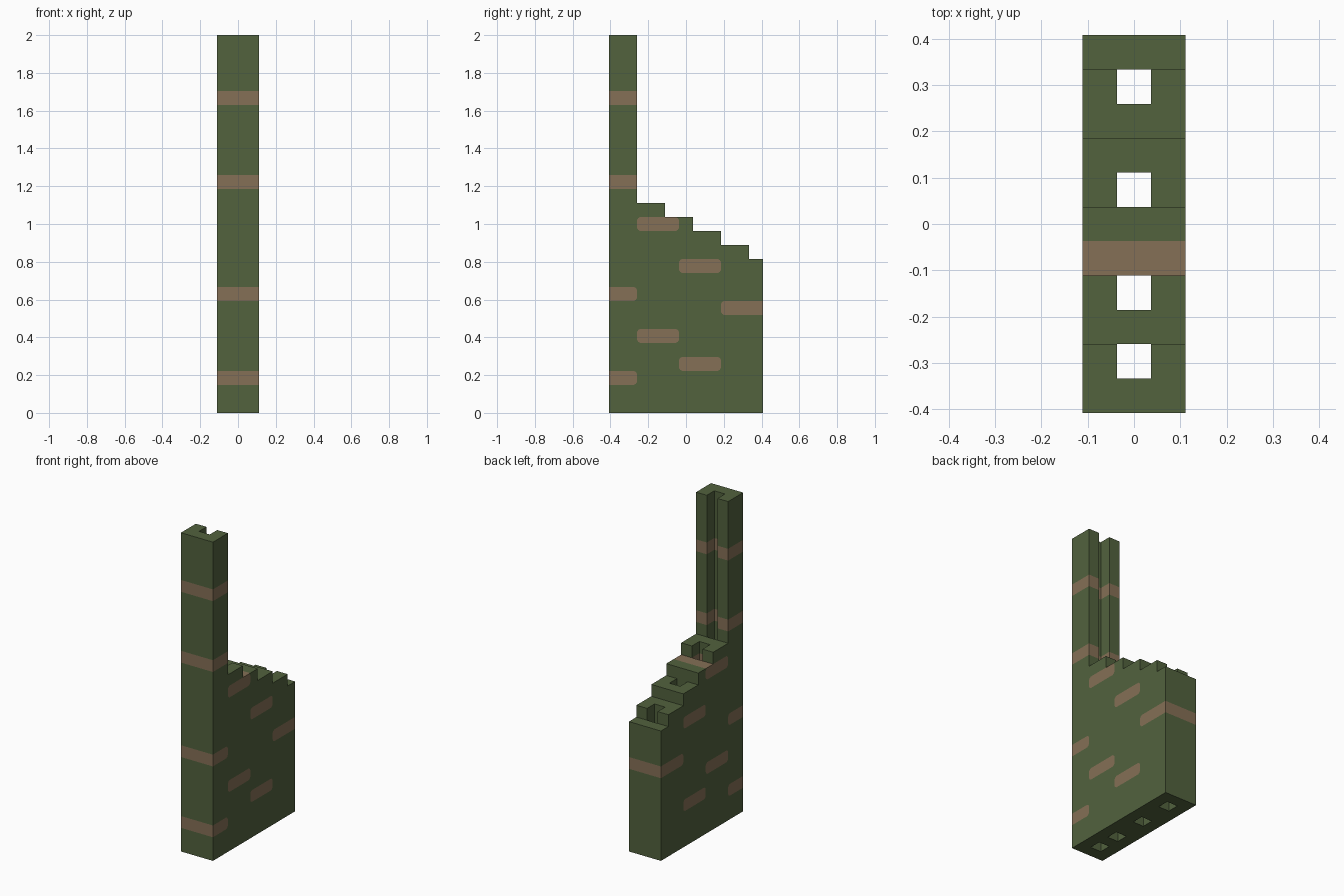
import bpy, bmesh, math
from mathutils import Vector

cube = bpy.data.objects.get("Cube")
if cube:
    bpy.data.objects.remove(cube)

U = 2 / 27                      # module size
NX, NY = 3, 11                  # modules across and along
X0, Y0 = -NX * U / 2, -NY * U / 2
R = 0.3 * U                     # corner radius of the painted dashes

# stepped height of each slice, front to back, and the slices with a shaft
STEPS = [27, 27, 15, 15, 14, 14, 13, 13, 12, 12, 11]
SHAFTS = {1, 3, 6, 9}

# painted bands: first slice, last slice + 1, row
BANDS = [(0, 2, 2), (0, 2, 8), (0, 2, 16), (0, 2, 22),
         (2, 5, 5), (2, 5, 13), (5, 8, 3), (5, 8, 10), (8, 11, 7)]


def material(name, color):
    m = bpy.data.materials.new(name)
    m.use_nodes = True
    m.diffuse_color = (*color, 1)
    bsdf = m.node_tree.nodes["Principled BSDF"]
    bsdf.inputs["Base Color"].default_value = (*color, 1)
    bsdf.inputs["Roughness"].default_value = 0.8
    return m


def height(i, j):
    if not (0 <= i < NX and 0 <= j < NY) or (i == 1 and j in SHAFTS):
        return 0
    return STEPS[j]


def corner_planes(band):
    """Tangent planes (point, normal) that round the inner ends of a band."""
    a, b, row = band
    ends = []
    if a > 0:
        ends.append((Y0 + a * U + R, -1))
    if b < NY and row < STEPS[b]:
        ends.append((Y0 + b * U - R, 1))
    for y, sy in ends:
        for z, sz in ((row * U + R, -1), ((row + 1) * U - R, 1)):
            for ang in (math.radians(30), math.radians(60)):
                n = Vector((0, sy * math.cos(ang), sz * math.sin(ang)))
                yield Vector((0, y, z)) + n * R, n


def in_band(p, band):
    a, b, row = band
    return Y0 + a * U < p.y < Y0 + b * U and row * U < p.z < (row + 1) * U


def on_side(f):
    return abs(f.normal.x) > 0.5 and abs(f.calc_center_median().x) > 1.2 * U


bm = bmesh.new()


def quad(*corners):
    bm.faces.new([bm.verts.new((X0 + i * U, Y0 + j * U, k * U))
                  for i, j, k in corners])


# stepped body, walled wherever a column stands above its neighbour
for i in range(NX):
    for j in range(NY):
        h = height(i, j)
        if not h:
            continue
        I, J = i + 1, j + 1
        quad((i, j, h), (I, j, h), (I, J, h), (i, J, h))
        quad((i, J, 0), (I, J, 0), (I, j, 0), (i, j, 0))
        sides = [(i - 1, j, (i, J), (i, j)), (I, j, (I, j), (I, J)),
                 (i, j - 1, (i, j), (I, j)), (i, J, (I, J), (i, J))]
        for ni, nj, p, q in sides:
            for k in range(height(ni, nj), h):
                quad((*p, k), (*q, k), (*q, k + 1), (*p, k + 1))
bmesh.ops.remove_doubles(bm, verts=bm.verts, dist=1e-4)
bm.normal_update()

# cut the rounded dash ends into both side walls
for band in BANDS:
    for co, no in corner_planes(band):
        faces = [f for f in bm.faces
                 if on_side(f) and in_band(f.calc_center_median(), band)]
        geom = set(faces)
        for f in faces:
            geom.update(f.edges)
            geom.update(f.verts)
        bmesh.ops.bisect_plane(bm, geom=list(geom), dist=1e-5,
                               plane_co=co, plane_no=no)
bm.normal_update()

# paint the bands through the full thickness
for f in bm.faces:
    c = f.calc_center_median()
    inside = c - f.normal * 0.01
    for band in BANDS:
        if in_band(inside, band) and not (on_side(f) and any(
                (c - co).dot(no) > 1e-5 for co, no in corner_planes(band))):
            f.material_index = 1

mesh = bpy.data.meshes.new("stepped_block")
bm.to_mesh(mesh)
bm.free()
mesh.materials.append(material("moss_green", (0.084, 0.122, 0.048)))
mesh.materials.append(material("earth_brown", (0.235, 0.162, 0.093)))
body = bpy.data.objects.new("stepped_block", mesh)
bpy.context.collection.objects.link(body)
